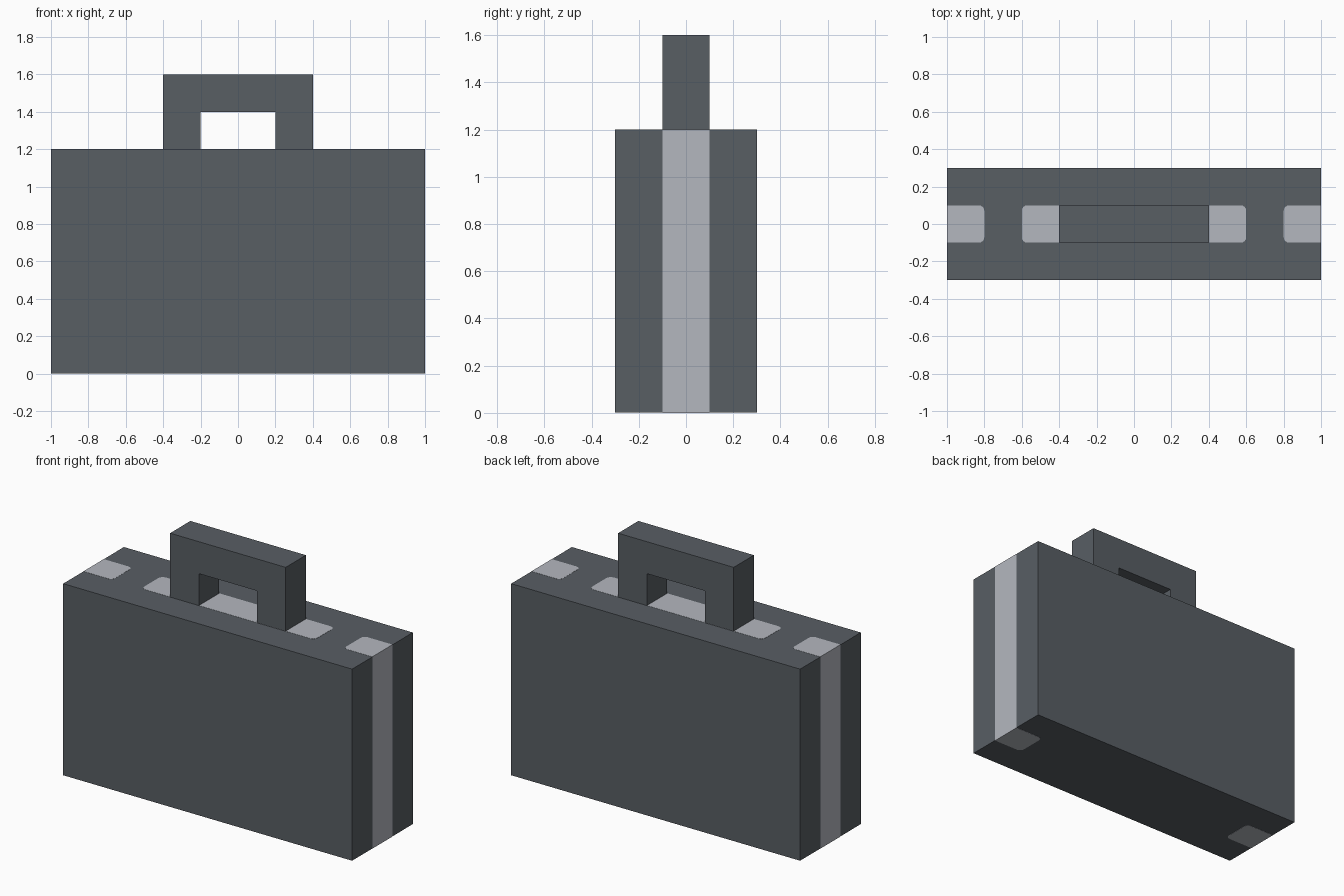
import bpy, bmesh, math
from mathutils import Vector

if "Cube" in bpy.data.objects:
    bpy.data.objects.remove(bpy.data.objects["Cube"])


def material(name, rgb):
    m = bpy.data.materials.new(name)
    m.diffuse_color = (*rgb, 1)
    m.use_nodes = True
    m.node_tree.nodes["Principled BSDF"].inputs["Base Color"].default_value = m.diffuse_color
    return m


dark = material("dark_grey", (0.098, 0.112, 0.127))
light = material("light_grey", (0.456, 0.474, 0.521))


def finish(name, bm, *mats):
    bmesh.ops.recalc_face_normals(bm, faces=bm.faces)
    mesh = bpy.data.meshes.new(name)
    bm.to_mesh(mesh)
    bm.free()
    for m in mats:
        mesh.materials.append(m)
    ob = bpy.data.objects.new(name, mesh)
    bpy.context.collection.objects.link(ob)
    return ob


def extrude_profile(name, pts, direction, mat):
    """Fill an outline and extrude it into a solid."""
    bm = bmesh.new()
    face = bm.faces.new([bm.verts.new(p) for p in pts])
    top = bmesh.ops.extrude_face_region(bm, geom=[face], use_keep_orig=True)
    verts = [v for v in top["geom"] if isinstance(v, bmesh.types.BMVert)]
    bmesh.ops.translate(bm, verts=verts, vec=direction)
    return finish(name, bm, mat)


THICK = 0.001   # painted plate thickness
HALF = 0.1      # half width of the light band
RADIUS = 0.03

# Case body, cut along the light band on both end faces
bm = bmesh.new()
bmesh.ops.create_cube(bm, size=1)
for v in bm.verts:
    v.co = Vector((v.co.x * 2, v.co.y * 0.6, 1.2 if v.co.z > 0 else THICK))
for y in (-HALF, HALF):
    bmesh.ops.bisect_plane(bm, geom=bm.verts[:] + bm.edges[:] + bm.faces[:],
                           plane_co=(0, y, 0), plane_no=(0, 1, 0))
bm.normal_update()
for f in bm.faces:
    on_end = abs(f.normal.x) > 0.9
    f.material_index = int(on_end and abs(f.calc_center_median().y) < HALF)
finish("case_body", bm, dark, light)

# Handle: an arch profile pulled through its depth
arch = [(-0.4, 1.2), (-0.4, 1.6), (0.4, 1.6), (0.4, 1.2),
        (0.2, 1.2), (0.2, 1.4), (-0.2, 1.4), (-0.2, 1.2)]
extrude_profile("handle", [(x, -0.1, z) for x, z in arch], (0, 0.2, 0), dark)


def band_patch(name, x0, x1, z, round_left, round_right):
    """Thin light plate with rounded corners on the chosen ends."""
    pts = []
    corners = [(x1, HALF, 0, round_right), (x0, HALF, 90, round_left),
               (x0, -HALF, 180, round_left), (x1, -HALF, 270, round_right)]
    for x, y, start, rounded in corners:
        if not rounded:
            pts.append((x, y, z))
            continue
        cx = x - math.copysign(RADIUS, x - (x0 + x1) / 2)
        cy = y - math.copysign(RADIUS, y)
        for i in range(5):
            a = math.radians(start + 22.5 * i)
            pts.append((cx + RADIUS * math.cos(a), cy + RADIUS * math.sin(a), z))
    extrude_profile(name, pts, (0, 0, THICK), light)


# Band ends wrapping over the top and bottom edges, and the handle base
for level, z in (("top", 1.2), ("bottom", 0)):
    band_patch(f"left_{level}_band_end", -1, -0.8, z, False, True)
    band_patch(f"right_{level}_band_end", 0.8, 1, z, True, False)
band_patch("handle_base_plate", -0.6, 0.6, 1.2, True, True)
